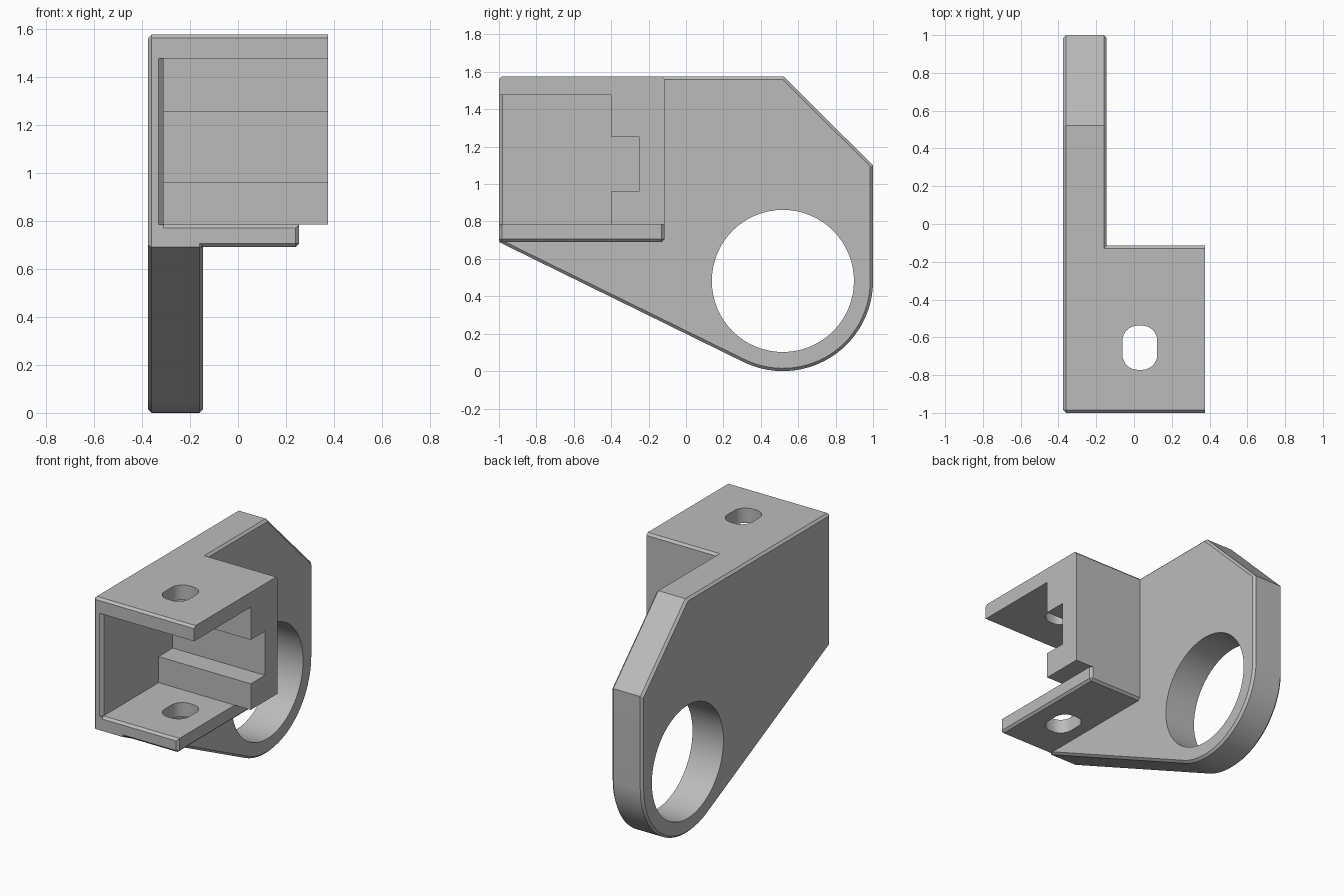
import bpy
import bmesh
from math import sin, cos, radians, atan2, asin, hypot, degrees

cube = bpy.data.objects.get("Cube")
if cube:
    bpy.data.objects.remove(cube, do_unlink=True)

grey = bpy.data.materials.new("plain grey")
grey.use_nodes = True
grey.diffuse_color = (0.5, 0.5, 0.5, 1)
grey.node_tree.nodes["Principled BSDF"].inputs["Base Color"].default_value = (0.5, 0.5, 0.5, 1)

CH = 0.015                       # chamfer size
LEFT, INNER, RIGHT = -0.375, -0.145, 0.375
FRONT, BACK = -1.0, -0.115
LOW, TOP = 0.69, 1.575
FLOOR, CEIL = 0.785, 1.475       # pocket height limits
WALL = -0.31                     # pocket side wall


def arc(cx, cy, r, start, end, steps):
    angles = [radians(start + (end - start) * i / steps) for i in range(steps + 1)]
    return [(cx + r * cos(a), cy + r * sin(a)) for a in angles]


def prism(name, points, axis, lo, hi, bevel=None):
    """Extrude a closed profile along x or z, chamfering the edges chosen by bevel."""
    def place(p, h):
        return (h, p[0], p[1]) if axis == "x" else (p[0], p[1], h)
    bm = bmesh.new()
    face = bm.faces.new([bm.verts.new(place(p, lo)) for p in points])
    new = bmesh.ops.extrude_face_region(bm, geom=[face])["geom"]
    for v in new:
        if isinstance(v, bmesh.types.BMVert):
            v.co[0 if axis == "x" else 2] = hi
    bmesh.ops.recalc_face_normals(bm, faces=bm.faces)
    if bevel:
        edges = [e for e in bm.edges if bevel(e.verts[0].co, e.verts[1].co)]
        bmesh.ops.bevel(bm, geom=edges, offset=CH, offset_type="OFFSET",
                        segments=1, affect="EDGES", profile=0.5)
    mesh = bpy.data.meshes.new(name)
    bm.to_mesh(mesh)
    bm.free()
    mesh.materials.append(grey)
    obj = bpy.data.objects.new(name, mesh)
    bpy.context.collection.objects.link(obj)
    return obj


def combine(target, tool, operation):
    mod = target.modifiers.new(operation.lower(), "BOOLEAN")
    mod.operation = operation
    mod.solver = "EXACT"
    mod.object = tool
    bpy.context.view_layer.objects.active = target
    bpy.ops.object.modifier_apply(modifier=mod.name)
    bpy.data.objects.remove(tool, do_unlink=True)


def rect(a0, a1, b0, b1):
    return [(a0, b0), (a1, b0), (a1, b1), (a0, b1)]


# Side plate: straight lower edge running tangent into the rounded ring end
ring_y, ring_z, ring_r = 0.518, 0.482, 0.482
dy, dz = ring_y - FRONT, ring_z - LOW
slope = degrees(atan2(dz, dy) - asin(ring_r / hypot(dy, dz)))
outline = [(FRONT, LOW)] + arc(ring_y, ring_z, ring_r, slope - 90, 0, 28)
outline += [(1.0, 1.1), (0.522, TOP), (FRONT + CH, TOP), (FRONT, TOP - CH)]
bracket = prism("bracket", outline, "x", LEFT, INNER,
                lambda a, b: abs(a.x - b.x) < 0.001)

# Box head beside the plate
head = prism("head", [(FRONT, FLOOR), (BACK, FLOOR), (BACK, TOP - CH), (BACK - CH, TOP),
                      (FRONT + CH, TOP), (FRONT, TOP - CH)], "x", WALL, RIGHT)
combine(bracket, head, "UNION")

# Shorter lower flange with chamfered underside and free corners
flange = prism("flange", rect(WALL, 0.255, FRONT, BACK), "z", LOW, FLOOR + 0.01,
               lambda a, b: (a.z < 0.7 and b.z < 0.7 and max(a.x, b.x) > 0)
               or (a.x > 0 and b.x > 0 and abs(a.z - b.z) > 0.05))
combine(bracket, flange, "UNION")

# Pocket open to the front and side, with a narrower slot in its back wall
pocket = prism("pocket_cutter", [(-1.1, FLOOR), (-0.4, FLOOR), (-0.4, 0.96), (-0.25, 0.96),
                                 (-0.25, 1.255), (-0.4, 1.255), (-0.4, CEIL), (-1.1, CEIL)],
               "x", WALL, 0.5)
combine(bracket, pocket, "DIFFERENCE")

# Lead-in chamfers on the pocket mouth: floor edge and side wall edge
floor_lip = prism("floor_lip_cutter", [(-1.01, 0.76), (-0.97, 0.8), (-1.01, 0.8)],
                  "x", WALL, 0.5)
combine(bracket, floor_lip, "DIFFERENCE")
wall_lip = prism("wall_lip_cutter", [(-0.34, -1.01), (-0.29, -1.01), (-0.29, -0.96)],
                 "z", FLOOR, CEIL)
combine(bracket, wall_lip, "DIFFERENCE")

# Large ring bore
bore = prism("bore_cutter", arc(ring_y, ring_z, 0.38, 0, 354.375, 63), "x", -0.6, 0.1)
combine(bracket, bore, "DIFFERENCE")

# Oblong bolt hole through both flanges
hx, hy, r = 0.031, -0.655, 0.08
hole_points = []
for sx, sy, start in ((1, 1, 0), (-1, 1, 90), (-1, -1, 180), (1, -1, 270)):
    hole_points += arc(hx + sx * 0.012, hy + sy * 0.037, r, start, start + 90, 8)
bolt_hole = prism("bolt_hole_cutter", hole_points, "z", 0.5, 1.8)
combine(bracket, bolt_hole, "DIFFERENCE")

# Smooth the curved walls, keep the machined edges crisp
bpy.ops.object.select_all(action="DESELECT")
bracket.select_set(True)
bpy.context.view_layer.objects.active = bracket
bpy.ops.object.shade_smooth_by_angle(angle=radians(25))
